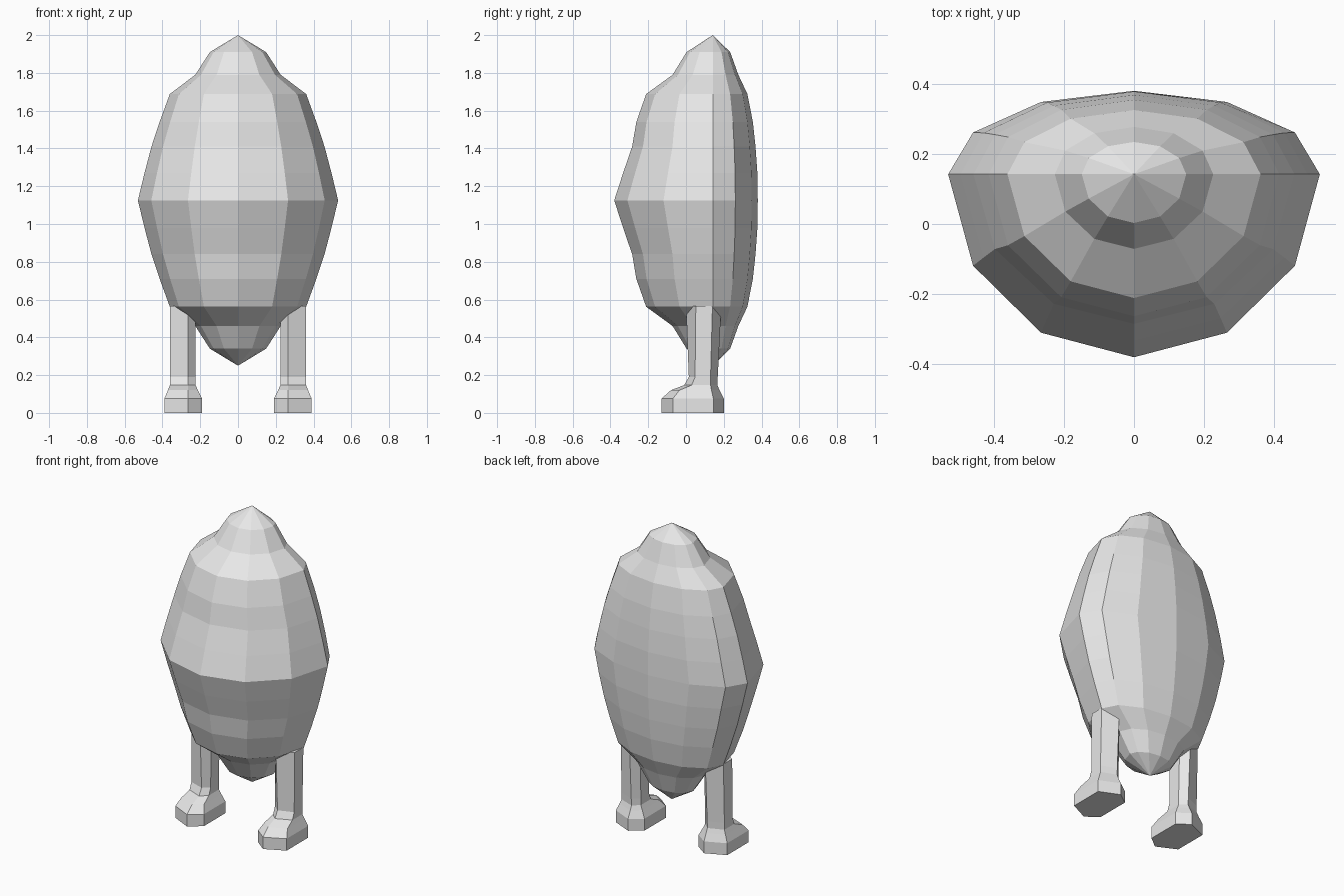
import bpy, bmesh, math

cube = bpy.data.objects.get("Cube")
if cube:
    bpy.data.objects.remove(cube, do_unlink=True)

grey = bpy.data.materials.new("plain grey")
grey.use_nodes = True
colour = (0.8, 0.8, 0.8, 1)
grey.diffuse_color = colour
grey.node_tree.nodes["Principled BSDF"].inputs["Base Color"].default_value = colour


def loft(name, rings, bottom=None, top=None):
    """Skin rings of points from bottom to top; close the ends with a tip or a flat cap."""
    bm = bmesh.new()
    loops = [[bm.verts.new(p) for p in ring] for ring in rings]
    n = len(loops[0])
    for low, high in zip(loops, loops[1:]):
        for i in range(n):
            j = (i + 1) % n
            bm.faces.new((low[i], low[j], high[j], high[i]))
    for loop, tip in ((loops[0], bottom), (loops[-1], top)):
        if tip:
            v = bm.verts.new(tip)
            for i in range(n):
                bm.faces.new((loop[i], loop[(i + 1) % n], v))
        else:
            bm.faces.new(loop)
    bmesh.ops.recalc_face_normals(bm, faces=bm.faces)
    mesh = bpy.data.meshes.new(name)
    bm.to_mesh(mesh)
    bm.free()
    mesh.materials.append(grey)
    obj = bpy.data.objects.new(name, mesh)
    bpy.context.collection.objects.link(obj)
    return obj


# Body: twelve-sided rings, deeper at the front, the same above and below the waist
WAIST, AXIS, HALF = 1.125, 0.142, 0.875


def body_ring(height, width, front, back):
    ring = []
    for i in range(12):
        a = i * math.tau / 12
        depth = back if math.sin(a) > 0 else front
        ring.append((width * math.cos(a), AXIS + depth * math.sin(a), WAIST + height))
    return ring


# height above waist, half width, front depth, back depth
profile = [(0.145, 0.495, 0.475, 0.236), (0.285, 0.458, 0.427, 0.226),
           (0.415, 0.415, 0.405, 0.212), (0.563, 0.361, 0.353, 0.183),
           (0.665, 0.226, 0.213, 0.135), (0.785, 0.149, 0.139, 0.092)]
rings = [body_ring(-h, w, f, b) for h, w, f, b in reversed(profile)]
rings.append(body_ring(0, 0.53, 0.522, 0.238))
rings += [body_ring(*p) for p in profile]
loft("body", rings, (0, AXIS, WAIST - HALF), (0, AXIS, WAIST + HALF))


# Legs: six-sided, with a ridge at the front and the back
def leg_ring(side, z, inner, outer, toe, front, back, heel):
    ridge = 0.266
    pts = [(ridge, toe), (outer, front), (outer, back),
           (ridge, heel), (inner, back), (inner, front)]
    return [(side * x, y, z) for x, y in pts]


for side, name in ((1, "left"), (-1, "right")):
    sole = (0.19, 0.39, -0.13, -0.07, 0.145, 0.2)
    ankle = (0.225, 0.36, -0.01, 0.03, 0.13, 0.166)
    loft(name + "_foot", [
        leg_ring(side, 0, *sole),
        leg_ring(side, 0.075, *sole),
        leg_ring(side, 0.12, 0.212, 0.371, -0.08, -0.035, 0.135, 0.178),
        leg_ring(side, 0.147, *ankle)])
    loft(name + "_leg", [
        leg_ring(side, 0.147, *ankle),
        leg_ring(side, 0.19, 0.225, 0.36, 0.015, 0.048, 0.13, 0.168),
        leg_ring(side, 0.566, 0.225, 0.36, 0.0, 0.052, 0.14, 0.187)])
